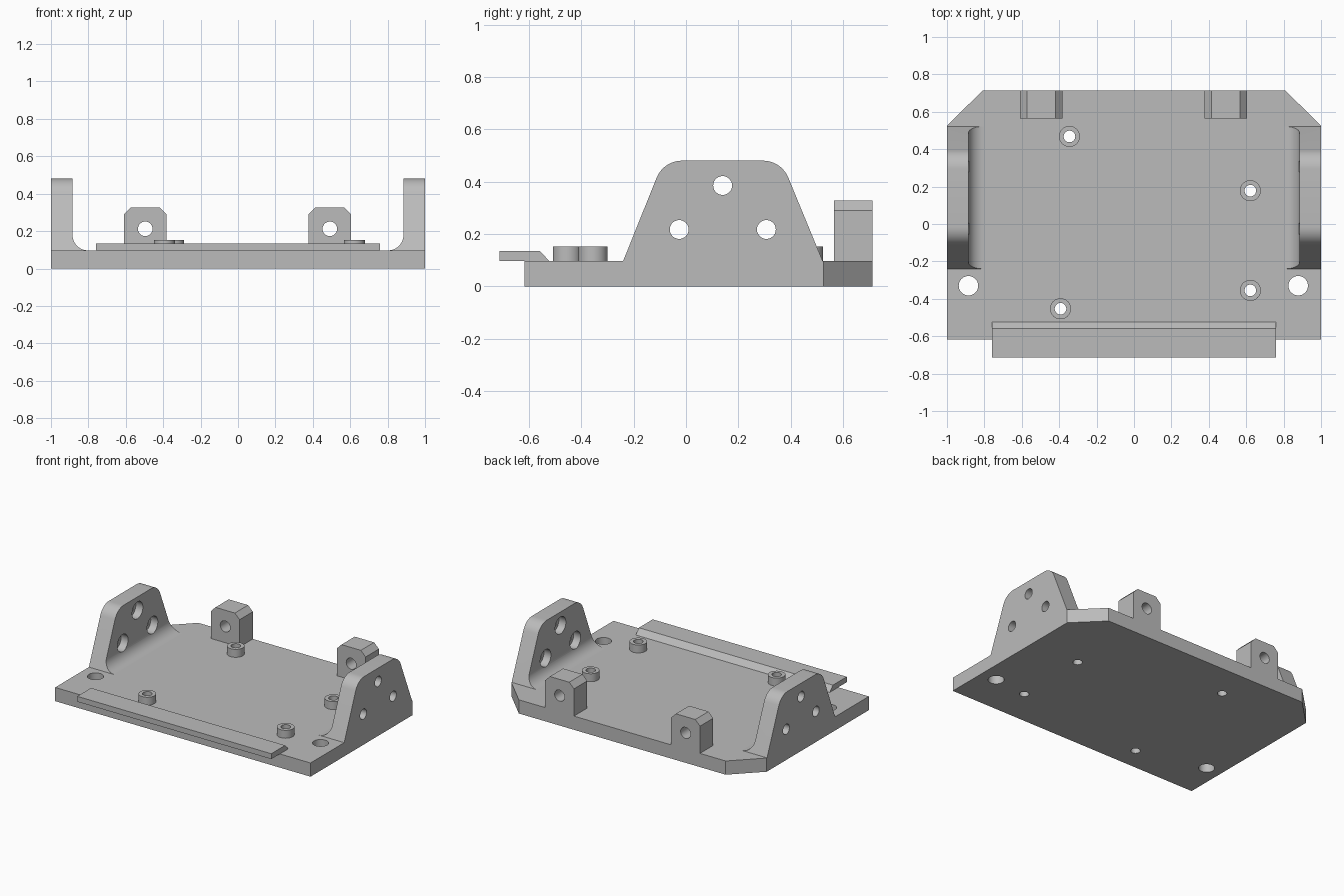
import bpy, bmesh
from math import sin, cos, tan, pi, atan2, radians
from mathutils import Vector

if "Cube" in bpy.data.objects:
    bpy.data.objects.remove(bpy.data.objects["Cube"])

grey = bpy.data.materials.new("light_grey")
grey.use_nodes = True
COLOUR = (0.5, 0.5, 0.5, 1)
grey.diffuse_color = COLOUR
grey.node_tree.nodes["Principled BSDF"].inputs["Base Color"].default_value = COLOUR

T = 0.097            # plate thickness
BACK = 0.713
AXES = {"x": lambda a, b, c: (c, a, b),
        "y": lambda a, b, c: (a, c, b),
        "z": lambda a, b, c: (a, b, c)}


def prism(name, pts, axis, lo, hi):
    """Extrude a 2D outline along an axis."""
    bm = bmesh.new()
    face = bm.faces.new([bm.verts.new(AXES[axis](a, b, lo)) for a, b in pts])
    ext = bmesh.ops.extrude_face_region(bm, geom=[face])
    moved = [v for v in ext["geom"] if isinstance(v, bmesh.types.BMVert)]
    bmesh.ops.translate(bm, verts=moved, vec=AXES[axis](0, 0, hi - lo))
    bmesh.ops.recalc_face_normals(bm, faces=bm.faces)
    mesh = bpy.data.meshes.new(name)
    bm.to_mesh(mesh)
    bm.free()
    mesh.materials.append(grey)
    obj = bpy.data.objects.new(name, mesh)
    bpy.context.collection.objects.link(obj)
    return obj


def arc(cx, cy, r, start, end, n):
    return [(cx + r * cos(start + (end - start) * i / n),
             cy + r * sin(start + (end - start) * i / n)) for i in range(n + 1)]


def rod(name, a, b, r, axis, lo, hi):
    return prism(name, arc(a, b, r, 0, 2 * pi, 40)[:-1], axis, lo, hi)


def combine(obj, tool, operation="DIFFERENCE"):
    """Apply a boolean and discard the tool."""
    tool.hide_render = True
    mod = obj.modifiers.new("cut", "BOOLEAN")
    mod.operation, mod.object, mod.solver = operation, tool, "EXACT"
    bpy.context.view_layer.objects.active = obj
    bpy.ops.object.modifier_apply(modifier=mod.name)
    bpy.data.objects.remove(tool)


def smooth(obj):
    bpy.ops.object.select_all(action="DESELECT")
    obj.select_set(True)
    bpy.context.view_layer.objects.active = obj
    bpy.ops.object.shade_smooth_by_angle(angle=radians(25))


def rounded(prev, corner, nxt, r, n=10):
    """Points of a fillet replacing one corner."""
    p, c, q = Vector(prev), Vector(corner), Vector(nxt)
    u, v = (p - c).normalized(), (q - c).normalized()
    half = u.angle(v) / 2
    centre = c + (u + v).normalized() * r / sin(half)
    s, e = c + u * r / tan(half) - centre, c + v * r / tan(half) - centre
    a0 = atan2(s.y, s.x)
    sweep = (atan2(e.y, e.x) - a0 + pi) % (2 * pi) - pi
    return arc(centre.x, centre.y, r, a0, a0 + sweep, n)


# Base plate with clipped back corners
plate = prism("base_plate", [(-1, -0.617), (1, -0.617), (1, 0.525), (0.81, BACK),
                             (-0.81, BACK), (-1, 0.525)], "z", 0, T)
for x in (-0.885, 0.878):
    combine(plate, rod("cutter", x, -0.33, 0.052, "z", -0.1, 0.3))

# Hollow standoffs, bored through the plate
for i, (x, y) in enumerate([(-0.345, 0.468), (0.622, 0.178),
                            (0.622, -0.355), (-0.393, -0.453)]):
    boss = rod(f"standoff_{i + 1}", x, y, 0.056, "z", T, 0.153)
    for part in (boss, plate):
        combine(part, rod("cutter", x, y, 0.031, "z", -0.1, 0.3))
    smooth(boss)
smooth(plate)

# Front lip with a bevelled back edge
prism("front_lip", [(-BACK, T), (-BACK, 0.135), (-0.558, 0.135), (-0.523, T)],
      "x", -0.76, 0.76)

# Side ears: filleted upright trimmed to a rounded trapezoid, counterbored inside
foot_f, top_f, top_b, foot_b = (-0.24, T), (-0.086, 0.48), (0.364, 0.48), (0.522, T)
outline = ([(-0.24, 0.05), foot_f] + rounded(foot_f, top_f, top_b, 0.105)
           + rounded(top_f, top_b, foot_b, 0.105) + [foot_b, (0.522, 0.05)])
section = [(1, T), (1, 0.6), (0.885, 0.6)] + arc(0.802, T + 0.083, 0.083, 0, -pi / 2, 12)
for side, s in (("left", 1), ("right", -1)):
    ear = prism(f"{side}_ear", [(s * x, z) for x, z in section], "y", -0.4, 0.7)
    combine(ear, prism("cutter", outline, "x", -1.2, 1.2), "INTERSECT")
    for y, z in [(-0.026, 0.217), (0.14, 0.385), (0.307, 0.217)]:
        combine(ear, rod("cutter", y, z, 0.036, "x", s * 0.6, s * 1.2))
        combine(ear, rod("cutter", y, z, 0.06, "x", s * 0.6, s * 0.94))
    smooth(ear)

# Back blocks with clipped tops and a through hole
for side, x in (("left", 0.491), ("right", -0.496)):
    w, c = 0.113, 0.037
    block = prism(f"{side}_back_block",
                  [(x - w, T), (x + w, T), (x + w, 0.327 - c), (x + w - c, 0.327),
                   (x - w + c, 0.327), (x - w, 0.327 - c)], "y", 0.565, BACK)
    combine(block, rod("cutter", x, 0.212, 0.039, "y", 0.4, 0.9))
    smooth(block)
